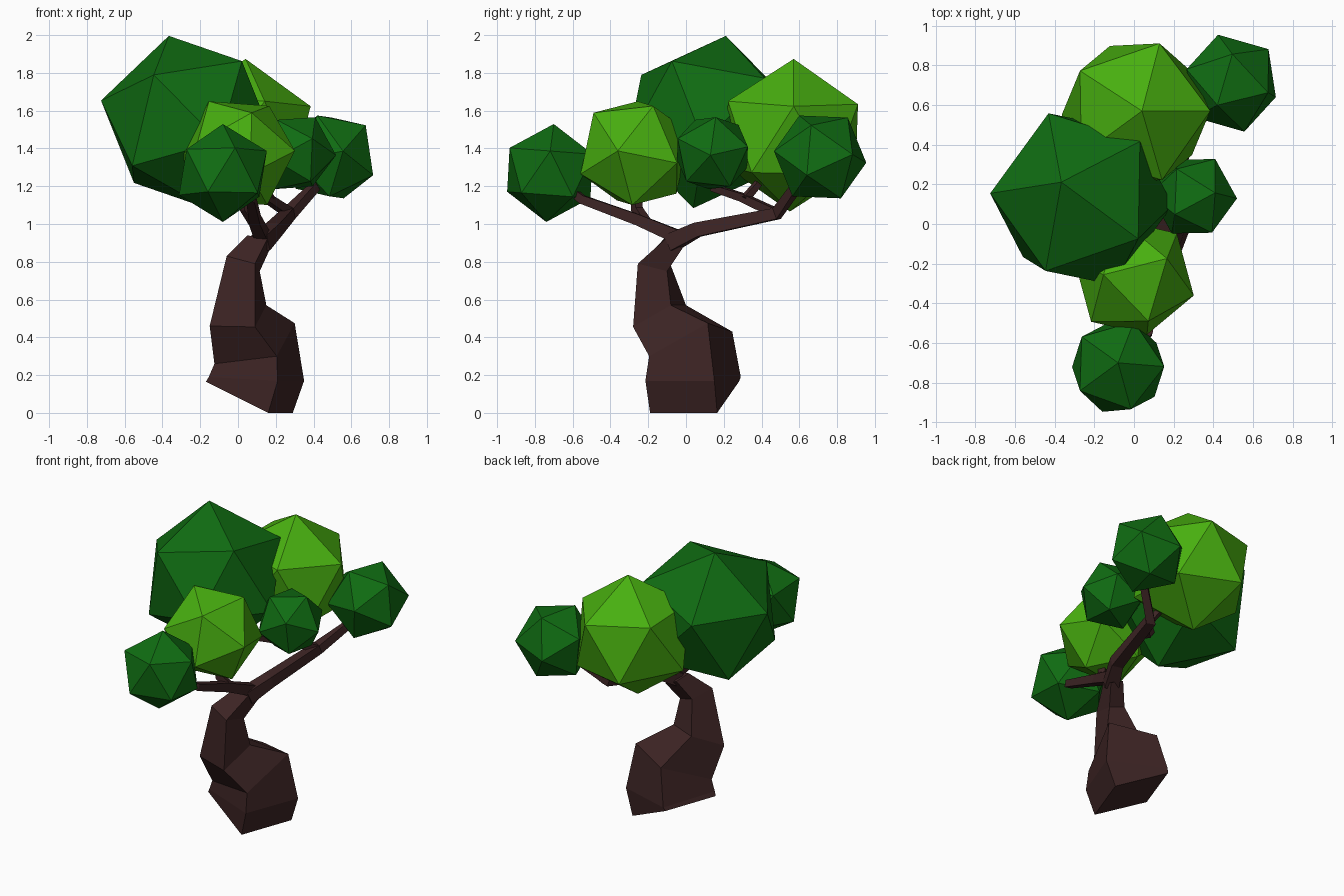
import bpy, bmesh
from mathutils import Vector, Matrix

cube = bpy.data.objects.get("Cube")
if cube:
    bpy.data.objects.remove(cube, do_unlink=True)


def make_material(name, rgb):
    mat = bpy.data.materials.new(name)
    mat.use_nodes = True
    color = (*rgb, 1)
    mat.diffuse_color = color
    bsdf = mat.node_tree.nodes["Principled BSDF"]
    bsdf.inputs["Base Color"].default_value = color
    bsdf.inputs["Roughness"].default_value = 0.9
    return mat


bark = make_material("dark bark", (0.047, 0.018, 0.018))
deep_green = make_material("deep green leaves", (0.005, 0.15, 0.006))
bright_green = make_material("bright green leaves", (0.065, 0.43, 0.005))


def finish(name, bm, material):
    bmesh.ops.recalc_face_normals(bm, faces=bm.faces[:])
    mesh = bpy.data.meshes.new(name)
    bm.to_mesh(mesh)
    bm.free()
    mesh.materials.append(material)
    obj = bpy.data.objects.new(name, mesh)
    bpy.context.collection.objects.link(obj)
    return obj


def loft(name, rings, material):
    """Skin a list of equal-length point rings and cap both ends."""
    bm = bmesh.new()
    loops = [[bm.verts.new(p) for p in ring] for ring in rings]
    for low, high in zip(loops, loops[1:]):
        for i in range(len(low)):
            j = (i + 1) % len(low)
            bm.faces.new((low[i], low[j], high[j], high[i]))
    bm.faces.new(loops[0])
    bm.faces.new(loops[-1])
    return finish(name, bm, material)


def branch(name, points, start_radius, end_radius):
    """Four-sided tapering limb along a path."""
    path = [Vector(p) for p in points]
    last = len(path) - 1
    rings = []
    for i, p in enumerate(path):
        along = (path[min(i + 1, last)] - path[max(i - 1, 0)]).normalized()
        side = along.cross(Vector((0, 0, 1))).normalized()
        up = side.cross(along)
        r = start_radius + (end_radius - start_radius) * i / last
        rings.append([p + r * (a * side + b * up)
                      for a, b in ((1, 1), (-1, 1), (-1, -1), (1, -1))])
    return loft(name, rings, bark)


def foliage(name, material, center, radius, corner, neighbour):
    """Icosahedron turned so two adjacent corners point in given directions."""
    z = Vector(corner).normalized()
    n = Vector(neighbour)
    x = (n - z * n.dot(z)).normalized()
    turn = Matrix((x, z.cross(x), z)).transposed().to_4x4()
    bm = bmesh.new()
    bmesh.ops.create_icosphere(bm, subdivisions=1, radius=radius,
                               matrix=Matrix.Translation(center) @ turn)
    return finish(name, bm, material)


# Crooked trunk, four corners per ring, resting on one tilted edge
loft("trunk", [
    [(.16, -.19, 0), (.29, .165, 0), (-.04, .28, .165), (-.17, -.08, .165)],
    [(.21, -.215, .17), (.35, .15, .17), (-.03, .29, .19), (-.155, -.09, .19)],
    [(.205, -.195, .3), (.3, .115, .475), (.02, .245, .43), (-.125, -.1, .26)],
    [(.09, -.28, .455), (.15, -.08, .57), (-.04, 0, .57), (-.15, -.2, .46)],
    [(.09, -.255, .79), (.115, -.1, .75), (.01, -.08, .78), (-.06, -.2, .83)],
    [(.155, -.11, .92), (.17, -.02, .87), (.08, -.01, .91), (.05, -.1, .94)],
], bark)

# Limbs
branch("main_branch", [(.12, -.08, .9), (.19, .06, .97), (.27, .48, 1.055),
                       (.4, .58, 1.19), (.5, .7, 1.32)], .045, .016)
branch("front_branch", [(.13, -.04, .93), (.09, -.25, 1.02),
                        (.07, -.55, 1.13), (-.05, -.7, 1.25)], .036, .016)
branch("front_twig", [(.09, -.22, 1.01), (.04, -.26, 1.08),
                      (.02, -.27, 1.25)], .026, .02)
branch("inner_branch", [(.27, .47, 1.06), (.15, .3, 1.14),
                        (.02, .15, 1.19), (-.1, .13, 1.35)], .024, .016)
branch("back_twig", [(.17, .31, 1.13), (.13, .37, 1.2),
                     (.08, .45, 1.3)], .02, .014)

# Foliage clumps
foliage("left_foliage", deep_green, (-.265, .125, 1.54), .475,
        (-.1, .085, .45), (-.45, .025, .09))
foliage("back_foliage", bright_green, (.01, .56, 1.47), .405,
        (.03, .01, .4), (.38, .01, .14))
foliage("front_foliage", bright_green, (0, -.27, 1.375), .315,
        (-.16, .015, .285), (.08, -.22, .2))
foliage("right_foliage", deep_green, (.3, .14, 1.375), .22,
        (.2, -.01, -.01), (.07, .02, .2))
foliage("right_back_foliage", deep_green, (.49, .71, 1.355), .255,
        (.065, -.24, .03), (-.07, -.11, .22))
foliage("low_front_foliage", deep_green, (-.08, -.72, 1.27), .26,
        (0, .02, .26), (.23, 0, .1))
